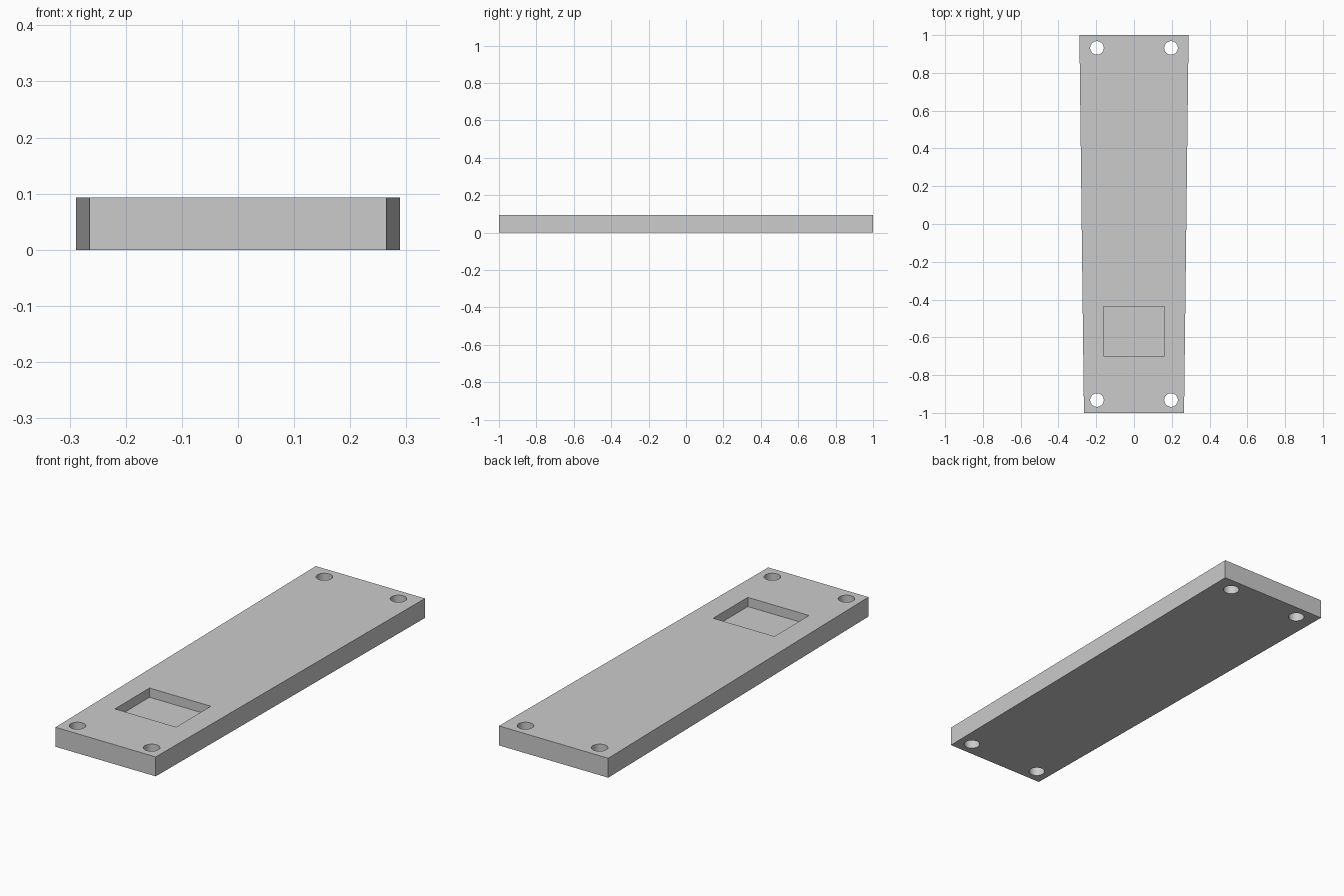
import bpy, bmesh, math

if "Cube" in bpy.data.objects:
    bpy.data.objects.remove(bpy.data.objects["Cube"])

HEIGHT = 0.093

grey = bpy.data.materials.new("plain grey")
grey.diffuse_color = (0.6, 0.6, 0.6, 1)
grey.use_nodes = True
grey.node_tree.nodes["Principled BSDF"].inputs["Base Color"].default_value = grey.diffuse_color


def prism(name, outline, z0, z1):
    """Upright solid from a counter-clockwise outline."""
    bm = bmesh.new()
    low = [bm.verts.new((x, y, z0)) for x, y in outline]
    high = [bm.verts.new((x, y, z1)) for x, y in outline]
    bm.faces.new(low[::-1])
    bm.faces.new(high)
    n = len(outline)
    for i in range(n):
        j = (i + 1) % n
        bm.faces.new((low[i], low[j], high[j], high[i]))
    mesh = bpy.data.meshes.new(name)
    bm.to_mesh(mesh)
    bm.free()
    mesh.materials.append(grey)
    obj = bpy.data.objects.new(name, mesh)
    bpy.context.collection.objects.link(obj)
    return obj


def circle(cx, cy, r, n=48):
    return [(cx + r * math.cos(2 * math.pi * i / n),
             cy + r * math.sin(2 * math.pi * i / n)) for i in range(n)]


# Tapered plate, wider at the back
plate = prism("tapered_plate",
              [(-0.265, -1), (0.265, -1), (0.289, 1), (-0.289, 1)], 0, HEIGHT)

# Rectangular pocket in the top
cutters = [prism("pocket_cutter",
                 [(-0.162, -0.698), (0.162, -0.698), (0.162, -0.437), (-0.162, -0.437)],
                 HEIGHT - 0.044, HEIGHT + 0.1)]

# Screw holes through the four corners
for x in (-0.196, 0.196):
    for y in (-0.932, 0.932):
        cutters.append(prism("hole_cutter", circle(x, y, 0.036), -0.1, HEIGHT + 0.1))

bpy.context.view_layer.objects.active = plate
plate.select_set(True)
for cutter in cutters:
    cut = plate.modifiers.new("cut", 'BOOLEAN')
    cut.operation = 'DIFFERENCE'
    cut.solver = 'EXACT'
    cut.object = cutter
    bpy.ops.object.modifier_apply(modifier=cut.name)
    bpy.data.objects.remove(cutter)

# Round hole walls, crisp edges elsewhere
bpy.ops.object.shade_smooth_by_angle(angle=math.radians(30))
